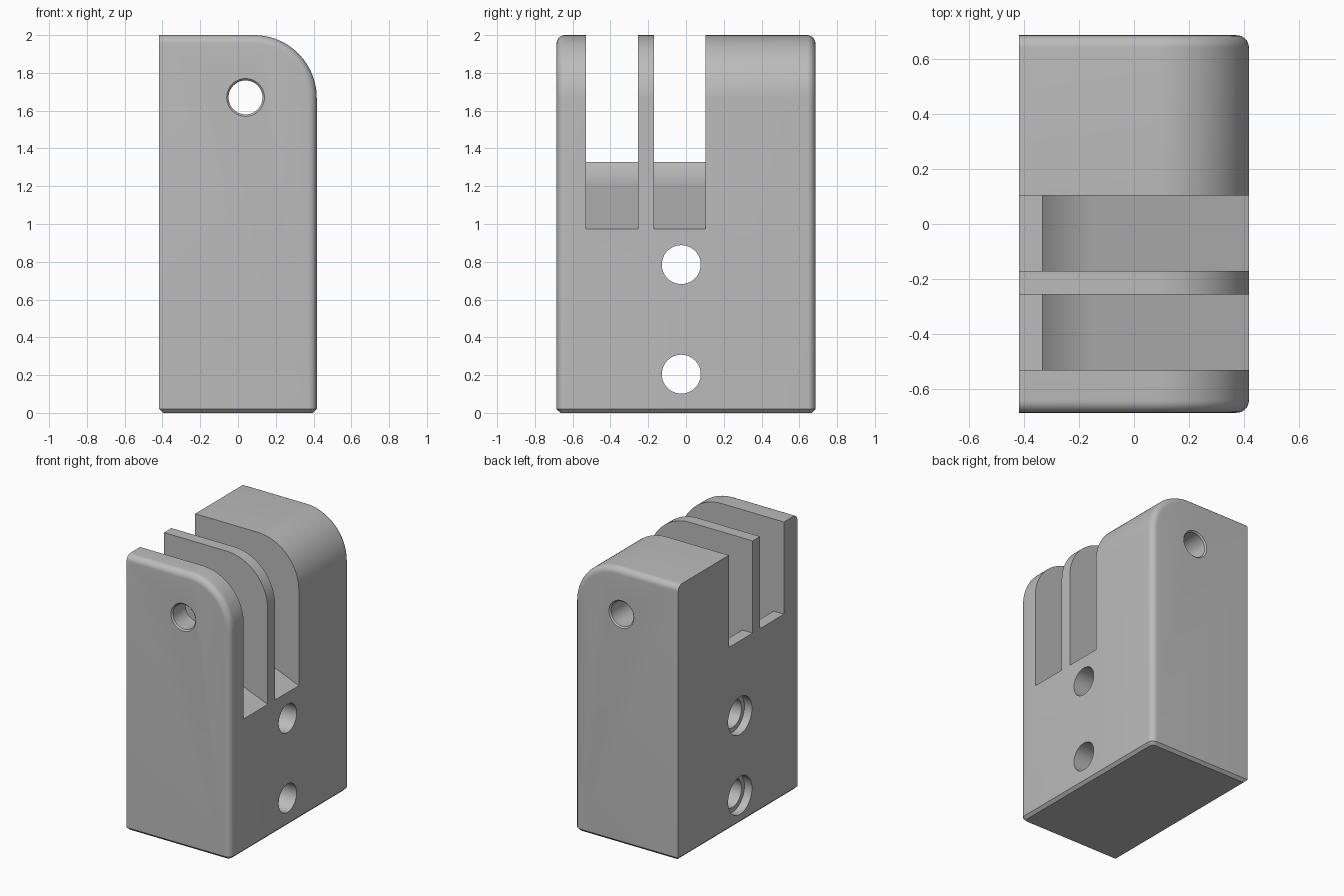
import bpy, bmesh
from math import sin, cos, tan, pi, radians

if "Cube" in bpy.data.objects:
    bpy.data.objects.remove(bpy.data.objects["Cube"])

X0, X1, HALF, TOP = -0.417, 0.417, 0.685, 2.0   # block limits
FILLET, CORNER = 0.045, 0.333                   # edge fillet, large top corner
PIVOT_X, PIVOT_Z = 0.04, 1.67

grey = bpy.data.materials.new("plain grey")
grey.use_nodes = True
grey.diffuse_color = (0.5, 0.5, 0.5, 1)
grey.node_tree.nodes["Principled BSDF"].inputs["Base Color"].default_value = (0.5, 0.5, 0.5, 1)


def loft(name, rings):
    """Closed solid through rings that have equal point counts."""
    bm = bmesh.new()
    loops = [[bm.verts.new(p) for p in ring] for ring in rings]
    n = len(loops[0])
    for a, b in zip(loops, loops[1:]):
        for i in range(n):
            j = (i + 1) % n
            bm.faces.new((a[i], a[j], b[j], b[i]))
    bm.faces.new(loops[0])
    bm.faces.new(loops[-1])
    bmesh.ops.recalc_face_normals(bm, faces=bm.faces)
    mesh = bpy.data.meshes.new(name)
    bm.to_mesh(mesh)
    bm.free()
    mesh.materials.append(grey)
    obj = bpy.data.objects.new(name, mesh)
    bpy.context.collection.objects.link(obj)
    return obj


def arc(cx, cy, r, start, end, steps):
    angles = [radians(start + (end - start) * i / steps) for i in range(steps + 1)]
    return [(cx + r * cos(a), cy + r * sin(a)) for a in angles]


def circle(r, steps=48):
    return arc(0, 0, r, 0, 360, steps)[:-1]


def combine(obj, tool, operation):
    """Apply a boolean and discard the tool."""
    tool.hide_render = True
    mod = obj.modifiers.new("cut", 'BOOLEAN')
    mod.object, mod.operation, mod.solver = tool, operation, 'EXACT'
    bpy.context.view_layer.objects.active = obj
    bpy.ops.object.modifier_apply(modifier=mod.name)
    bpy.data.objects.remove(tool)


# Body: side profile lofted along y, shrinking at both ends to form the fillet
def side_ring(y, inset):
    r = CORNER - inset
    pts = [(X0, 0), (X1 - inset, 0)]
    pts += arc(X1 - CORNER, TOP - CORNER, r, 0, 90, 24) + [(X0, TOP - inset)]
    return [(x, y, z) for x, z in pts]


steps = [i * pi / 16 for i in range(9)]
front = [(-HALF + FILLET * (1 - sin(a)), FILLET * (1 - cos(a))) for a in reversed(steps)]
ends = [(-HALF + FILLET * (1 - cos(a)), FILLET * (1 - sin(a))) for a in steps]
ends += [(-y, inset) for y, inset in reversed(ends)]
body = loft("clevis_block", [side_ring(y, inset) for y, inset in ends])


# Bottom chamfer: keep what lies inside a flared plan shape
def plan_ring(z, inset):
    r, cx, cy = FILLET - inset, X1 - FILLET, HALF - FILLET
    pts = [(X0 + inset, -HALF + inset)] + arc(cx, -cy, r, -90, 0, 8)
    pts += arc(cx, cy, r, 0, 90, 8) + [(X0 + inset, HALF - inset)]
    return [(x, y, z) for x, y in pts]


flare = loft("chamfer_tool", [plan_ring(-0.02, 0.04), plan_ring(0.06, -0.04), plan_ring(2.2, -0.04)])
combine(body, flare, 'INTERSECT')

# Two slots: rear lip, swing-clearance arc, then a ramp tangent to the arc
RAMP = 22
curve = arc(PIVOT_X, PIVOT_Z, 0.505, 270 - 47.6, 270 - RAMP, 16)
end_x, end_z = curve[-1]
outline = [(-0.6, 2.3), (-0.6, curve[0][1])] + curve
outline += [(0.6, end_z - (0.6 - end_x) * tan(radians(RAMP))), (0.6, 2.3)]
for y0, y1 in ((-0.53, -0.255), (-0.17, 0.103)):
    slot = loft("slot_tool", [[(x, y, z) for x, z in outline] for y in (y0, y1)])
    combine(body, slot, 'DIFFERENCE')

# Pivot hole through every wall, chamfered at both outer faces
pivot = [(-0.705, 0.12), (-0.675, 0.09), (0.675, 0.09), (0.705, 0.12)]
tool = loft("pivot_tool", [[(PIVOT_X + a, y, PIVOT_Z + b) for a, b in circle(r)] for y, r in pivot])
combine(body, tool, 'DIFFERENCE')

# Two mounting holes, counterbored at the rear wall
bore = [(-0.5, 0.137), (X0 + 0.06, 0.137), (X0 + 0.06, 0.103), (0.5, 0.103)]
for z in (0.205, 0.785):
    tool = loft("bore_tool", [[(x, -0.025 + a, z + b) for a, b in circle(r)] for x, r in bore])
    combine(body, tool, 'DIFFERENCE')

# Smooth the curved faces, keep real edges crisp
bpy.ops.object.select_all(action='DESELECT')
body.select_set(True)
bpy.context.view_layer.objects.active = body
bpy.ops.object.shade_smooth_by_angle(angle=radians(20))
